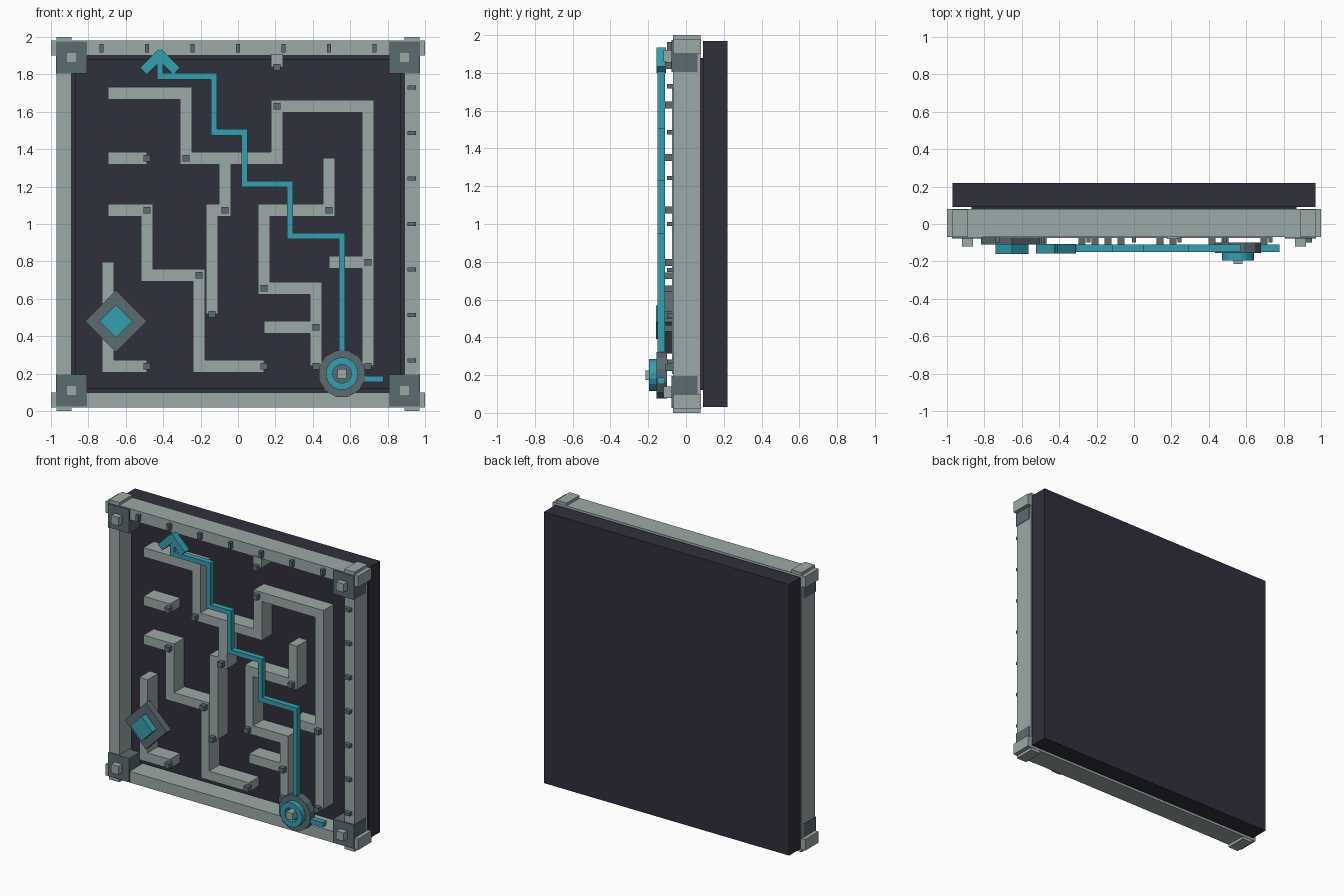
import bpy
import bmesh
from math import cos, sin, pi
from mathutils import Matrix, Vector

old = bpy.data.objects.get("Cube")
if old:
    bpy.data.objects.remove(old, do_unlink=True)


def material(name, r, g, b):
    mat = bpy.data.materials.new(name)
    mat.use_nodes = True
    mat.diffuse_color = (r, g, b, 1)
    shader = mat.node_tree.nodes["Principled BSDF"]
    shader.inputs["Base Color"].default_value = (r, g, b, 1)
    shader.inputs["Roughness"].default_value = 0.8
    return mat


PALE = material("pale stone", 0.33, 0.40, 0.385)
STEEL = material("slate grey", 0.105, 0.145, 0.17)
DARK = material("dark indigo", 0.03, 0.029, 0.047)
TEAL = material("teal", 0.035, 0.35, 0.43)


def finish(name, bm, mat):
    mesh = bpy.data.meshes.new(name)
    bmesh.ops.recalc_face_normals(bm, faces=bm.faces)
    bm.to_mesh(mesh)
    bm.free()
    mesh.materials.append(mat)
    obj = bpy.data.objects.new(name, mesh)
    bpy.context.collection.objects.link(obj)
    return obj


def add_box(bm, x, z, width, height, front, back, turn=0):
    """Box centred on (x, z), reaching from y = front to y = back."""
    place = (Matrix.Translation((x, (front + back) / 2, z))
             @ Matrix.Rotation(turn, 4, 'Y')
             @ Matrix.Diagonal((width, back - front, height, 1)))
    bmesh.ops.create_cube(bm, size=1, matrix=place)


def boxes(name, mat, spots, width, height, front, back, turn=0):
    bm = bmesh.new()
    for x, z in spots:
        add_box(bm, x, z, width, height, front, back, turn)
    return finish(name, bm, mat)


# Maze layout is drawn on a square grid
UNIT = 0.0695
FLOOR = 0.24


def grid(point):
    return Vector((point[0] * UNIT, FLOOR + point[1] * UNIT))


def strips(name, mat, lines, width, front, back):
    """Square-sectioned runs along polylines, overlapping at the corners."""
    bm = bmesh.new()
    for line in lines:
        points = [grid(p) for p in line]
        last = len(points) - 2
        for i, (a, b) in enumerate(zip(points, points[1:])):
            way = (b - a).normalized() * width / 2
            start = a if i == 0 else a - way
            end = b if i == last else b + way
            mid, size = (start + end) / 2, end - start
            add_box(bm, mid.x, mid.y, max(abs(size.x), width),
                    max(abs(size.y), width), front, back)
    return finish(name, bm, mat)


def ring(name, mat, x, z, inner, outer, front, back, sides):
    """Flat ring facing the front; inner = 0 gives a solid disc."""
    bm = bmesh.new()
    loops = []
    for radius, y in ((outer, front), (outer, back), (inner, back), (inner, front)):
        loops.append([bm.verts.new((x + radius * cos(2 * pi * (i + 0.5) / sides), y,
                                    z + radius * sin(2 * pi * (i + 0.5) / sides)))
                      for i in range(sides)])
    for k in range(4):
        a, b = loops[k], loops[(k + 1) % 4]
        for i in range(sides):
            j = (i + 1) % sides
            bm.faces.new((a[i], a[j], b[j], b[i]))
    return finish(name, bm, mat)


# Backing slab and recessed board
boxes("backing_slab", DARK, [(0, 1)], 1.94, 1.94, 0.09, 0.22)
boxes("maze_board", DARK, [(0, 1)], 1.74, 1.76, 0.04, 0.1)

# Frame bars crossing at the corners
FACE = -0.07
boxes("frame_rails", PALE, [(0, 1 + s * 0.94) for s in (-1, 1)], 2, 0.08, FACE, 0.08)
boxes("frame_posts", PALE, [(s * 0.93, 1) for s in (-1, 1)], 0.08, 2, FACE, 0.078)

# Corner plates with square studs
signs = [(s, t) for s in (-1, 1) for t in (-1, 1)]
boxes("corner_plates", STEEL, [(s * 0.89, 1 + t * 0.89) for s, t in signs],
      0.165, 0.17, -0.078, 0.06)
boxes("corner_studs", PALE, [(s * 0.89, 1 + t * 0.89) for s, t in signs],
      0.06, 0.06, -0.12, FACE)

# Small rivets on the top rail and one side post
steps = [k * 0.243 for k in range(-3, 4)]
boxes("top_rivets", STEEL, [(k, 1.94) for k in steps], 0.022, 0.045, -0.1, FACE)
boxes("side_rivets", STEEL, [(0.93, 1 + k) for k in steps], 0.045, 0.022, -0.1, FACE)

# Maze walls
strips("maze_walls", PALE, [
    [(-10, 21), (-4, 21), (-4, 16), (3, 16), (3, 20), (10, 20), (10, 0)],
    [(7, 8), (10, 8)],
    [(-1, 16), (-1, 12), (-2, 12), (-2, 4)],
    [(-10, 12), (-7, 12), (-7, 7), (-3, 7), (-3, 0), (2, 0)],
    [(-10, 16), (-7, 16)],
    [(-10, 8), (-10, 0), (-7, 0)],
    [(7, 16), (7, 12), (2, 12), (2, 6), (6, 6), (6, 0)],
    [(2, 3), (6, 3)],
], 0.066, -0.075, 0.05)
boxes("top_wall_stub", PALE, [grid((3, 23.5))], 0.066, 0.07, -0.08, 0.05)

# Pegs on wall ends and joints
pegs = [(-7, 16), (-4, 16), (-7, 12), (-1, 12), (-3, 7), (-7, 0), (-2, 4), (2, 0),
        (2, 6), (6, 3), (6, 0), (10, 8), (10, 0), (7, 12), (3, 20), (3, 23)]
boxes("wall_pegs", STEEL, [grid(p) for p in pegs], 0.036, 0.036, -0.11, FACE)

# Raised route through the maze
strips("route_strip", TEAL, [
    [(8, 0), (8, 10), (4, 10), (4, 14), (0.5, 14), (0.5, 18),
     (-1.85, 18), (-1.85, 22.3), (-6, 22.3), (-6, 23.6)],
    [(8.5, -1), (11.2, -1)],
], 0.033, -0.15, -0.11)

# Arrowhead at the end of the route
tip = grid((-6, 23.4))
for side, label in ((-1, "right"), (1, "left")):
    boxes("arrow_barb_" + label, TEAL, [(tip.x + side * 0.04, tip.y)],
          0.14, 0.05, -0.157, -0.107, side * pi / 4)

# Diamond marker
marker = (-0.653, 0.48)
boxes("diamond_base", STEEL, [marker], 0.235, 0.235, -0.11, -0.06, pi / 4)
boxes("diamond_inlay", TEAL, [marker], 0.125, 0.125, -0.16, -0.1, pi / 4)

# Round start marker
hub_x, hub_z = 0.556, 0.2
ring("start_disc", STEEL, hub_x, hub_z, 0, 0.128, -0.155, -0.1, 12)
ring("start_ring", TEAL, hub_x, hub_z, 0.05, 0.087, -0.195, -0.15, 16)
boxes("start_stud", PALE, [(hub_x, hub_z)], 0.05, 0.05, -0.215, -0.1)
